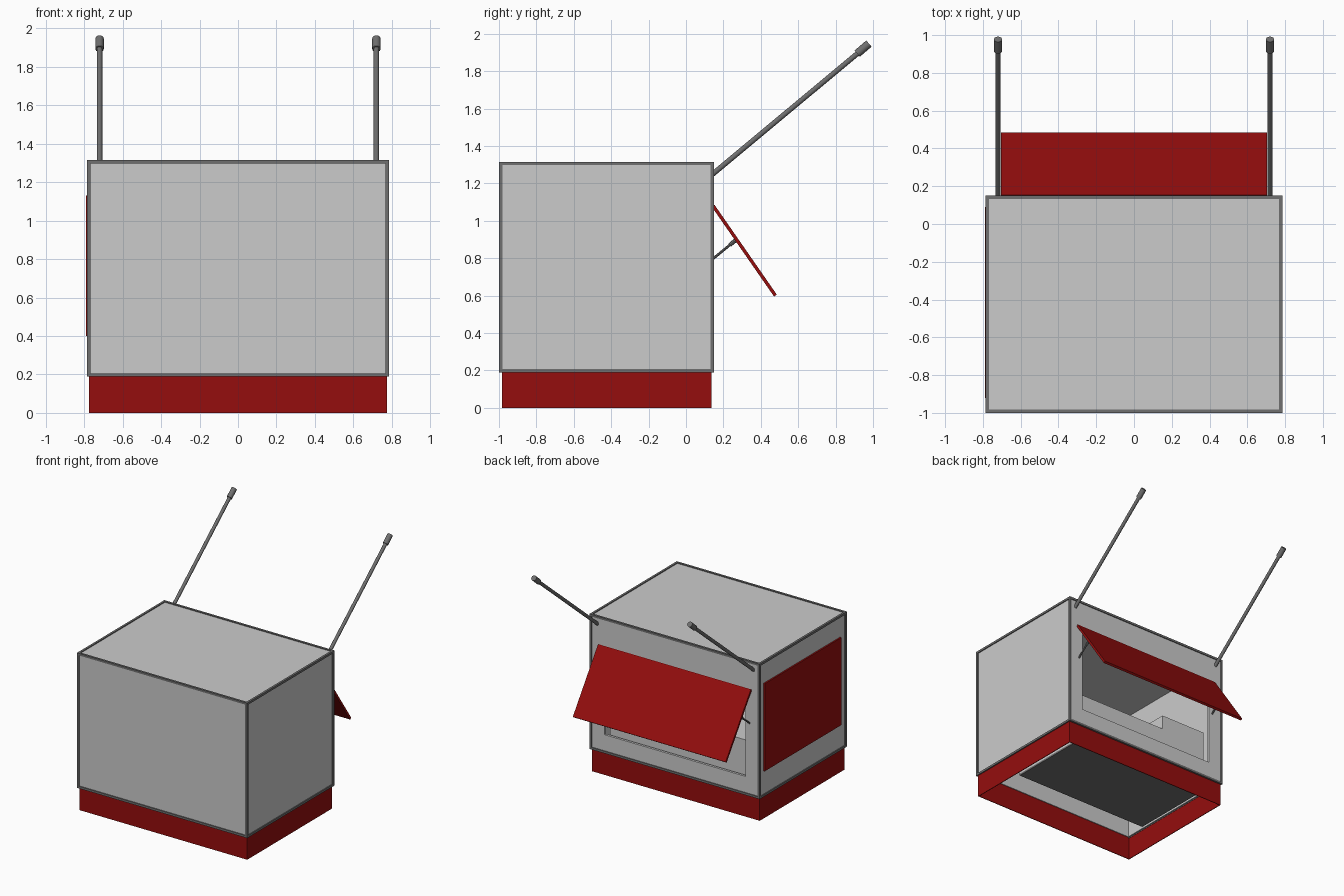
import bpy, bmesh
from mathutils import Vector

if "Cube" in bpy.data.objects:
    bpy.data.objects.remove(bpy.data.objects["Cube"])


def material(name, rgb):
    m = bpy.data.materials.new(name)
    m.diffuse_color = (*rgb, 1)
    m.use_nodes = True
    m.node_tree.nodes["Principled BSDF"].inputs["Base Color"].default_value = m.diffuse_color
    return m


RED = material("red_paint", (0.30, 0.004, 0.004))
DARK = material("dark_metal", (0.16, 0.16, 0.16))


def make(name, bm, mat=None):
    me = bpy.data.meshes.new(name)
    bm.to_mesh(me)
    bm.free()
    ob = bpy.data.objects.new(name, me)
    bpy.context.collection.objects.link(ob)
    if mat:
        me.materials.append(mat)
    return ob


def add_box(bm, lo, hi):
    vs = bmesh.ops.create_cube(bm, size=1)["verts"]
    for v in vs:
        v.co = [(lo[i] + hi[i]) / 2 + v.co[i] * (hi[i] - lo[i]) for i in range(3)]
    return vs


def box(name, lo, hi, mat=None, drop=(), thick=0):
    """Box, optionally with faces of given normal z removed and walls thickened inward."""
    bm = bmesh.new()
    add_box(bm, lo, hi)
    bm.normal_update()
    gone = [f for f in bm.faces if round(f.normal.z) in drop]
    if gone:
        bmesh.ops.delete(bm, geom=gone, context="FACES")
    ob = make(name, bm, mat)
    if thick:
        s = ob.modifiers.new("walls", "SOLIDIFY")
        s.thickness, s.offset, s.use_even_offset = thick, -1, True
    return ob


def rod(name, a, b, r, sides, mat):
    a, b = Vector(a), Vector(b)
    bm = bmesh.new()
    bmesh.ops.create_cone(bm, cap_ends=True, segments=sides, radius1=r, radius2=r, depth=(b - a).length)
    ob = make(name, bm, mat)
    ob.location = (a + b) / 2
    ob.rotation_euler = (b - a).to_track_quat("Z", "Y").to_euler()
    bpy.ops.object.select_all(action="DESELECT")
    ob.select_set(True)
    bpy.context.view_layer.objects.active = ob
    bpy.ops.object.shade_smooth_by_angle()
    return ob


# Hollow red plinth, open at top and bottom
box("base_skirt", (-0.775, -0.985, 0), (0.775, 0.135, 0.20), RED, drop=(1, -1), thick=0.006)

# Cabin shell with open underside and a serving window at the back
shell = box("cabin_shell", (-0.777, -0.992, 0.195), (0.777, 0.143, 1.308), drop=(-1,), thick=0.02)
cutter = box("window_cutter", (-0.65, 0.0, 0.34), (0.65, 0.3, 1.06))
cutter.hide_render = True
cut = shell.modifiers.new("window", "BOOLEAN")
cut.operation, cut.solver, cut.object = "DIFFERENCE", "EXACT", cutter
bpy.context.view_layer.objects.active = shell
for name in ("walls", "window"):
    bpy.ops.object.modifier_apply(modifier=name)
bpy.data.objects.remove(cutter)

# Trim beams along all twelve edges
LO, HI, T = (-0.785, -1.0, 0.188), (0.785, 0.15, 1.315), 0.018
bm = bmesh.new()
for axis in range(3):
    i, j = [k for k in range(3) if k != axis]
    for si in (0, 1):
        for sj in (0, 1):
            lo, hi = list(LO), list(HI)
            for k, s in ((i, si), (j, sj)):
                if s:
                    lo[k] = HI[k] - T
                else:
                    hi[k] = LO[k] + T
            add_box(bm, lo, hi)
make("edge_trim", bm, DARK)

# Side panel on the left wall
box("side_panel", (-0.79, -0.92, 0.40), (-0.775, 0.09, 1.13), RED)

# Stepped counter unit inside, on a dark base board
box("low_counter", (-0.21, -0.65, 0.11), (0.63, 0.10, 0.50))
box("high_counter", (-0.63, -0.65, 0.11), (-0.21, 0.10, 0.62))
box("counter_base", (-0.63, -0.65, 0.095), (0.63, 0.10, 0.11), DARK)

# Raised window flap, extruded from its slanted profile
hinge, tip = Vector((0, 0.145, 1.08)), Vector((0, 0.478, 0.60))
n = Vector((0, 0.82, 0.57)) * 0.009
bm = bmesh.new()
f = bm.faces.new([bm.verts.new(p + Vector((-0.705, 0, 0)))
                  for p in (hinge - n, hinge + n, tip + n, tip - n)])
ext = bmesh.ops.extrude_face_region(bm, geom=[f])["geom"]
bmesh.ops.translate(bm, vec=(1.41, 0, 0), verts=[g for g in ext if isinstance(g, bmesh.types.BMVert)])
bmesh.ops.recalc_face_normals(bm, faces=bm.faces)
make("window_flap", bm, RED)

# Carrying poles with grips, and flap struts, mirrored left and right
for side, s in (("left", -1), ("right", 1)):
    x = 0.72 * s
    rod(f"{side}_pole", (x, 0.135, 1.243), (x, 0.93, 1.905), 0.014, 12, DARK)
    rod(f"{side}_pole_grip", (x, 0.915, 1.893), (x, 0.978, 1.947), 0.022, 12, DARK)
    x = 0.685 * s
    rod(f"{side}_flap_strut", (x, 0.14, 0.793), (x, 0.262, 0.893), 0.007, 8, DARK)
    rod(f"{side}_strut_end", (x, 0.235, 0.871), (x, 0.268, 0.898), 0.011, 8, DARK)
